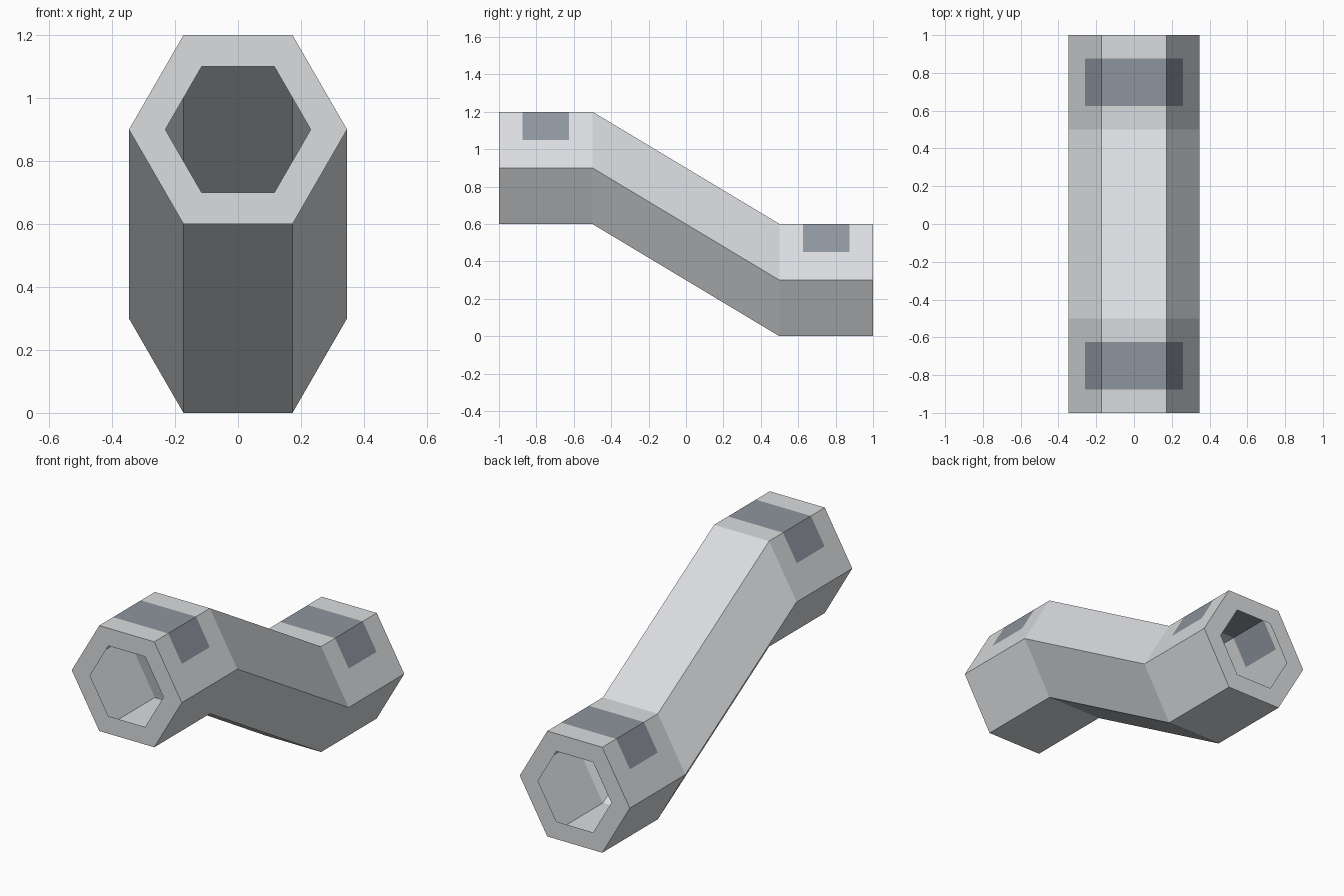
import bpy
import bmesh
import math

if "Cube" in bpy.data.objects:
    bpy.data.objects.remove(bpy.data.objects["Cube"])

RADIUS = 0.6 / math.sqrt(3)      # hexagon corner radius
HOLE = 2 / 3                     # opening size relative to the outer hexagon


def material(name, color):
    mat = bpy.data.materials.new(name)
    mat.diffuse_color = (*color, 1)
    mat.use_nodes = True
    mat.node_tree.nodes["Principled BSDF"].inputs["Base Color"].default_value = mat.diffuse_color
    return mat


def add_object(name, bm, mats):
    mesh = bpy.data.meshes.new(name)
    bm.to_mesh(mesh)
    bm.free()
    for mat in mats:
        mesh.materials.append(mat)
    obj = bpy.data.objects.new(name, mesh)
    bpy.context.collection.objects.link(obj)
    return obj


def hexagon(radius):
    return [(radius * math.cos(k * math.pi / 3), radius * math.sin(k * math.pi / 3))
            for k in range(6)]


def midpoint(p, q):
    return ((p[0] + q[0]) / 2, (p[1] + q[1]) / 2)


grey = material("light_grey", (0.70, 0.72, 0.74))
band = material("slate_grey", (0.27, 0.30, 0.34))

# Cross-section with the two upper sloping sides split at mid height
h = hexagon(RADIUS)
section = [h[0], midpoint(h[0], h[1]), h[1], h[2], midpoint(h[2], h[3]), h[3], h[4], h[5]]

# Tube shell: level, sloping down, level again
stations = [(-1, 0.9), (-0.875, 0.9), (-0.625, 0.9), (-0.5, 0.9),
            (0.5, 0.3), (0.625, 0.3), (0.875, 0.3), (1, 0.3)]
bm = bmesh.new()
loops = [[bm.verts.new((x, y, zc + z)) for x, z in section] for y, zc in stations]
n = len(section)
for i in range(len(stations) - 1):
    for j in range(n):
        k = (j + 1) % n
        face = bm.faces.new((loops[i][j], loops[i + 1][j], loops[i + 1][k], loops[i][k]))
        # Dark bands over the top and upper half of the sides on both level parts
        if i in (1, 5) and j in (1, 2, 3):
            face.material_index = 1
add_object("tube_shell", bm, [grey, band])


# Flat hexagonal rims closing both ends around the openings
def end_rim(name, y, zc):
    bm = bmesh.new()
    outer, inner = [[bm.verts.new((x, y, zc + z)) for x, z in hexagon(r)]
                    for r in (RADIUS, RADIUS * HOLE)]
    for j in range(6):
        k = (j + 1) % 6
        quad = [outer[j], outer[k], inner[k], inner[j]]
        bm.faces.new(quad if y < 0 else quad[::-1])
    add_object(name, bm, [grey])


end_rim("front_rim", -1, 0.9)
end_rim("back_rim", 1, 0.3)
